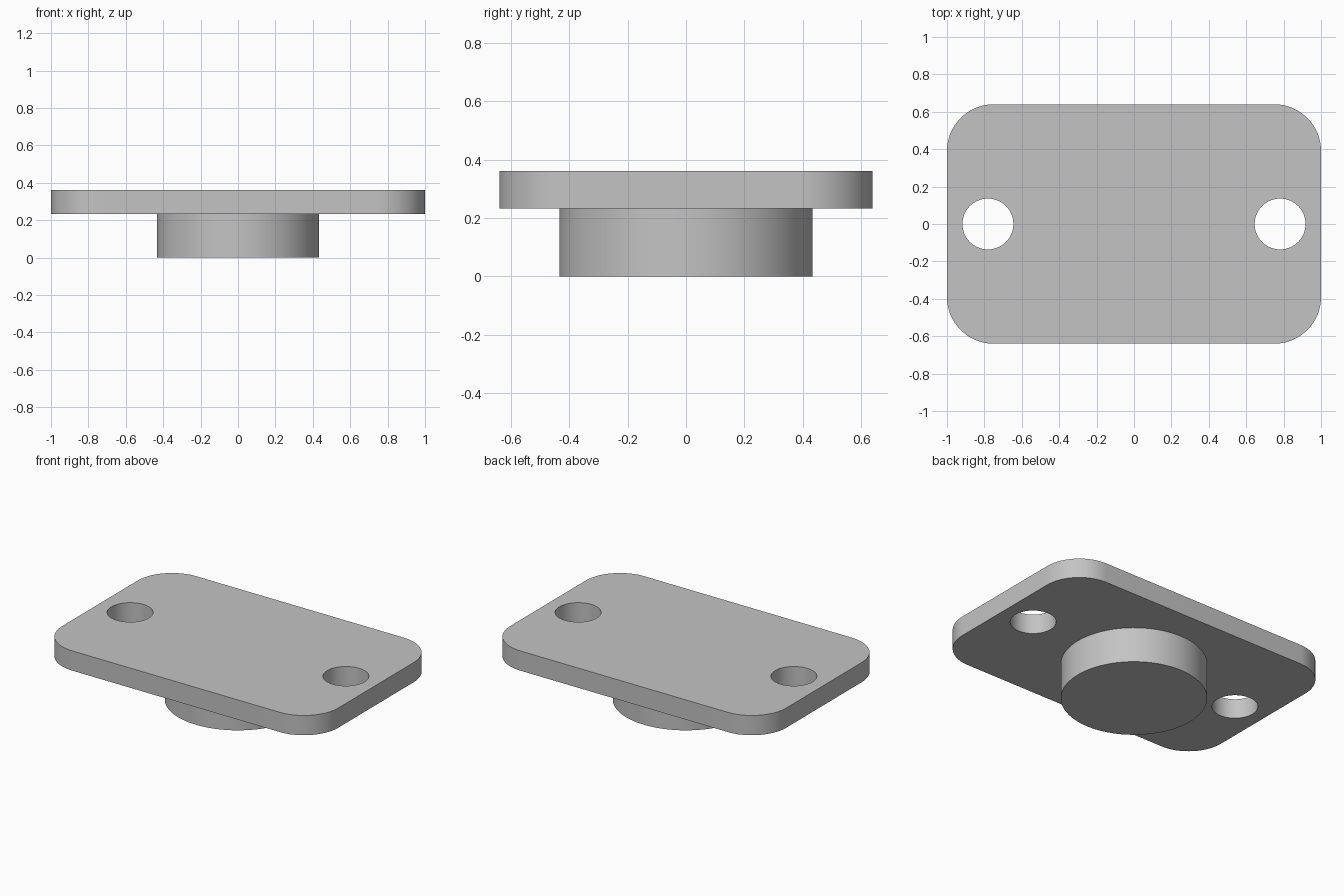
import bpy, bmesh, math
from mathutils import Matrix, Vector

old = bpy.data.objects.get("Cube")
if old:
    bpy.data.objects.remove(old, do_unlink=True)

PLATE_BOTTOM, PLATE_TOP = 0.232, 0.361
HALF_X, HALF_Y, CORNER = 1.0, 0.64, 0.25
BOSS_R, HOLE_R, HOLE_X = 0.434, 0.136, 0.781

gray = bpy.data.materials.new("plain gray")
gray.use_nodes = True
color = (0.55, 0.55, 0.55, 1)
gray.diffuse_color = color
gray.node_tree.nodes["Principled BSDF"].inputs["Base Color"].default_value = color


def make_object(name, bm):
    mesh = bpy.data.meshes.new(name)
    bm.to_mesh(mesh)
    bm.free()
    mesh.materials.append(gray)
    obj = bpy.data.objects.new(name, mesh)
    bpy.context.collection.objects.link(obj)
    return obj


def cylinder(name, x, radius, bottom, top):
    bm = bmesh.new()
    bmesh.ops.create_cone(bm, cap_ends=True, segments=96, radius1=radius,
                          radius2=radius, depth=top - bottom,
                          matrix=Matrix.Translation((x, 0, (bottom + top) / 2)))
    return make_object(name, bm)


def smooth(obj):
    bpy.ops.object.select_all(action='DESELECT')
    obj.select_set(True)
    bpy.context.view_layer.objects.active = obj
    bpy.ops.object.shade_smooth_by_angle(angle=math.radians(30))


# Mounting plate with rounded upright corners
bm = bmesh.new()
bmesh.ops.create_cube(bm, size=1)
bmesh.ops.scale(bm, vec=Vector((2 * HALF_X, 2 * HALF_Y, PLATE_TOP - PLATE_BOTTOM)), verts=bm.verts)
bmesh.ops.translate(bm, vec=Vector((0, 0, (PLATE_TOP + PLATE_BOTTOM) / 2)), verts=bm.verts)
uprights = [e for e in bm.edges if abs(e.verts[0].co.z - e.verts[1].co.z) > 0.01]
bmesh.ops.bevel(bm, geom=uprights, offset=CORNER, offset_type='OFFSET',
                segments=24, profile=0.5, affect='EDGES')
plate = make_object("mounting_plate", bm)

# Bolt holes, cut through both ends
cutters = []
for side, x in (("left", HOLE_X), ("right", -HOLE_X)):
    cutter = cylinder(side + "_hole_cutter", x, HOLE_R, PLATE_BOTTOM - 0.1, PLATE_TOP + 0.1)
    cutter.hide_render = True
    cutters.append(cutter)
    cut = plate.modifiers.new(side + " hole", 'BOOLEAN')
    cut.operation = 'DIFFERENCE'
    cut.solver = 'EXACT'
    cut.object = cutter
bpy.context.view_layer.update()
bpy.ops.object.select_all(action='DESELECT')
plate.select_set(True)
bpy.context.view_layer.objects.active = plate
for name in [m.name for m in plate.modifiers]:
    bpy.ops.object.modifier_apply(modifier=name)
for cutter in cutters:
    bpy.data.objects.remove(cutter, do_unlink=True)
smooth(plate)

# Round boss under the plate
smooth(cylinder("round_boss", 0, BOSS_R, 0, PLATE_BOTTOM))
